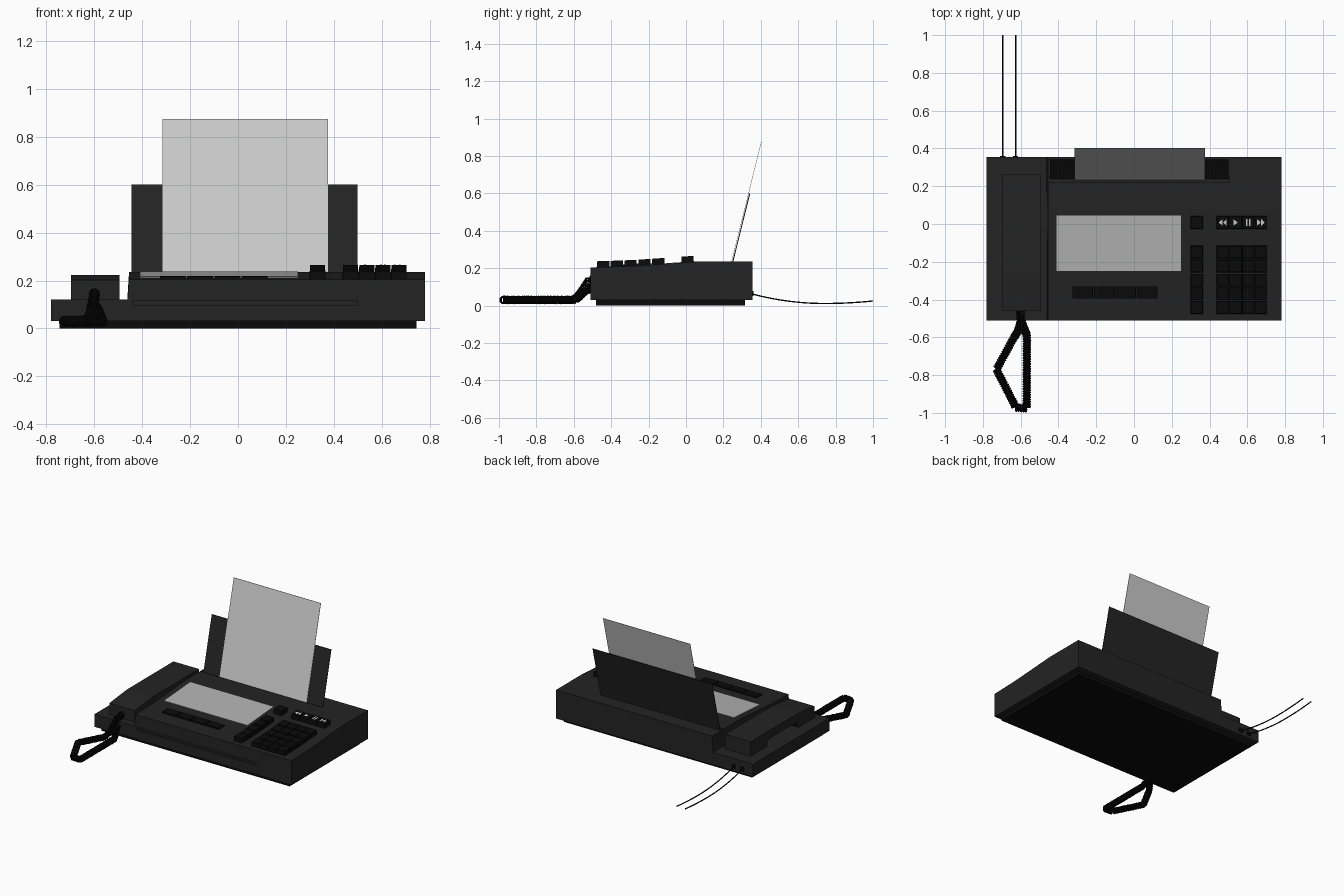
import bpy, bmesh, math
from mathutils import Vector

if "Cube" in bpy.data.objects:
    bpy.data.objects.remove(bpy.data.objects["Cube"])


def material(name, v):
    m = bpy.data.materials.new(name)
    m.diffuse_color = (v, v, v, 1)
    m.use_nodes = True
    m.node_tree.nodes["Principled BSDF"].inputs["Base Color"].default_value = m.diffuse_color
    return m


CASE, BLACK = material("case", 0.017), material("black", 0.003)
PAPER, SCREEN = material("paper", 0.55), material("screen", 0.45)


def finish(name, bm, mat):
    bmesh.ops.recalc_face_normals(bm, faces=bm.faces)
    me = bpy.data.meshes.new(name)
    bm.to_mesh(me)
    bm.free()
    ob = bpy.data.objects.new(name, me)
    bpy.context.collection.objects.link(ob)
    me.materials.append(mat)
    return ob


def prism(name, profile, x0, x1, mat):
    """Extrude a (y, z) profile along x."""
    bm = bmesh.new()
    f = bm.faces.new([bm.verts.new((x0, y, z)) for y, z in profile])
    ext = bmesh.ops.extrude_face_region(bm, geom=[f])
    bmesh.ops.translate(bm, vec=(x1 - x0, 0, 0),
                        verts=[v for v in ext["geom"] if isinstance(v, bmesh.types.BMVert)])
    return finish(name, bm, mat)


def box(name, x0, x1, y0, y1, z0, z1, mat):
    return prism(name, [(y0, z0), (y1, z0), (y1, z1), (y0, z1)], x0, x1, mat)


def cut(ob, cutter):
    mod = ob.modifiers.new("cut", "BOOLEAN")
    mod.object, mod.operation, mod.solver = cutter, "DIFFERENCE", "EXACT"
    cutter.hide_render = True
    bpy.context.view_layer.objects.active = ob
    bpy.ops.object.modifier_apply(modifier=mod.name)
    bpy.data.objects.remove(cutter)


# Gently rising top of the console
TOP = [(-0.51, 0.204), (-0.40, 0.207), (-0.27, 0.212), (-0.14, 0.221), (0.0, 0.231), (0.06, 0.235), (0.355, 0.235)]


def top_z(y):
    for (a, za), (b, zb) in zip(TOP, TOP[1:]):
        if a <= y <= b:
            return za + (zb - za) * (y - a) / (b - a)


# Plinth, console and low cradle
box("plinth", -0.745, 0.745, -0.48, 0.315, 0, 0.04, BLACK)
console = prism("console", [(0.355, 0.03), (-0.51, 0.03)] + TOP, -0.468, 0.78, CASE)
for v in console.data.vertices:
    if v.co.x < 0 and v.co.z > 0.1:
        v.co.x = -0.455
box_cut = box("exit_slot_cutter", -0.44, 0.50, -0.6, -0.495, 0.097, 0.117, CASE)
cut(console, box_cut)
cut(console, box("feed_slot_cutter", -0.455, 0.505, 0.222, 0.25, 0.19, 0.4, CASE))
box("cradle", -0.78, -0.46, -0.51, 0.355, 0.03, 0.12, CASE)

# Handset: two end blocks bridged by a handle
prism("handset", [(-0.46, 0.115), (-0.28, 0.115), (-0.25, 0.165), (0.06, 0.165), (0.09, 0.115),
                  (0.265, 0.115), (0.265, 0.224), (-0.26, 0.224), (-0.46, 0.202)], -0.697, -0.495, CASE)

# Paper rest and sheet, leaning backwards
def leaning(name, x0, x1, y0, z0, z1, t, mat):
    dy = 0.248 * (z1 - z0)
    prism(name, [(y0, z0), (y0 + t, z0), (y0 + dy + t, z1), (y0 + dy, z1)], x0, x1, mat)


leaning("paper_rest", -0.445, 0.50, 0.238, 0.195, 0.60, 0.005, CASE)
leaning("paper_sheet", -0.315, 0.375, 0.233, 0.195, 0.875, 0.002, PAPER)

# Display follows the slope of the console
ys = [-0.25, -0.14, 0.0, 0.045]
prism("display", [(y, top_z(y) + 0.003) for y in ys] + [(y, top_z(y) - 0.01) for y in reversed(ys)],
      -0.41, 0.25, SCREEN)


def key(name, x, y, w, d, h):
    """Tapered key standing on the sloped top."""
    bm = bmesh.new()
    bmesh.ops.create_cube(bm, size=1)
    for v in bm.verts:
        s = 0.95 if v.co.z > 0 else 1.0
        px, py = x + v.co.x * w * s, y + v.co.y * d * s
        v.co = (px, py, top_z(py) + (h if v.co.z > 0 else -0.01))
    return finish(name, bm, BLACK)


# Keys: menu strip, memory column, number pad and transport row
for i in range(4):
    key("menu_key", -0.272 + i * 0.114, -0.363, 0.112, 0.066, 0.009)
COLS = [0.47, 0.538, 0.605, 0.672]
ROWS = [-0.442, -0.37, -0.297, -0.222, -0.148, 0.008]
for y in ROWS:
    for x in [0.332] + COLS:
        key("key", x, y, 0.066, 0.068, 0.032)


# Plain symbols on the transport keys
def mark(name, x, pts):
    bm = bmesh.new()
    bm.faces.new([bm.verts.new((x + a, ROWS[5] + b, top_z(ROWS[5] + b) + 0.0335)) for a, b in pts])
    finish(name, bm, PAPER)


def tri(x, s, w):
    mark("arrow_mark", x, [(-s * w, -0.018), (s * w, 0), (-s * w, 0.018)])


for s, x in ((-1, COLS[0]), (1, COLS[3])):
    tri(x - 0.011, s, 0.010)
    tri(x + 0.011, s, 0.010)
tri(COLS[1], 1, 0.012)
for dx in (-0.008, 0.008):
    mark("pause_mark", COLS[2] + dx, [(-0.004, -0.018), (0.004, -0.018), (0.004, 0.018), (-0.004, 0.018)])


def tube(name, pts, r, mat):
    cu = bpy.data.curves.new(name, "CURVE")
    cu.dimensions, cu.bevel_depth, cu.bevel_resolution, cu.use_fill_caps = "3D", r, 1, True
    sp = cu.splines.new("POLY")
    sp.points.add(len(pts) - 1)
    for p, co in zip(sp.points, pts):
        p.co = (*co, 1)
    ob = bpy.data.objects.new(name, cu)
    bpy.context.collection.objects.link(ob)
    cu.materials.append(mat)
    bpy.ops.object.select_all(action="DESELECT")
    ob.select_set(True)
    bpy.context.view_layer.objects.active = ob
    bpy.ops.object.convert(target="MESH")
    bpy.ops.object.shade_smooth_by_angle(angle=math.radians(50))


# Sagging line cables and their sockets
for x in (-0.695, -0.627):
    pts = []
    for i in range(17):
        y = 0.345 + 0.655 * i / 16
        pts.append((x, y, 0.011 + 0.34 * (y - 0.74) ** 2 if y < 0.74 else 0.011 + 0.2 * (y - 0.74) ** 2))
    tube("line_cable", pts, 0.004, BLACK)
    box("cable_socket", x - 0.014, x + 0.014, 0.34, 0.36, 0.05, 0.078, BLACK)

# Coiled handset cord: a helix wound around a looped path
path = [Vector(p) for p in [(-0.60, -0.455, 0.145), (-0.60, -0.52, 0.135), (-0.615, -0.57, 0.06), (-0.635, -0.60, 0.03),
                            (-0.728, -0.77, 0.03), (-0.625, -0.972, 0.03), (-0.568, -0.976, 0.03),
                            (-0.567, -0.59, 0.03), (-0.59, -0.53, 0.085), (-0.60, -0.50, 0.085)]]
coil, travelled, step = [], 0.0, 0.0013
for a, b in zip(path, path[1:]):
    d = (b - a).normalized()
    side = d.cross(Vector((0, 0, 1))).normalized()
    up = side.cross(d)
    n = int((b - a).length / step)
    for i in range(n):
        ang = 2 * math.pi * travelled / 0.0125
        coil.append(a.lerp(b, i / n) + 0.018 * (math.cos(ang) * side + math.sin(ang) * up))
        travelled += step
tube("coiled_cord", coil, 0.0055, BLACK)
